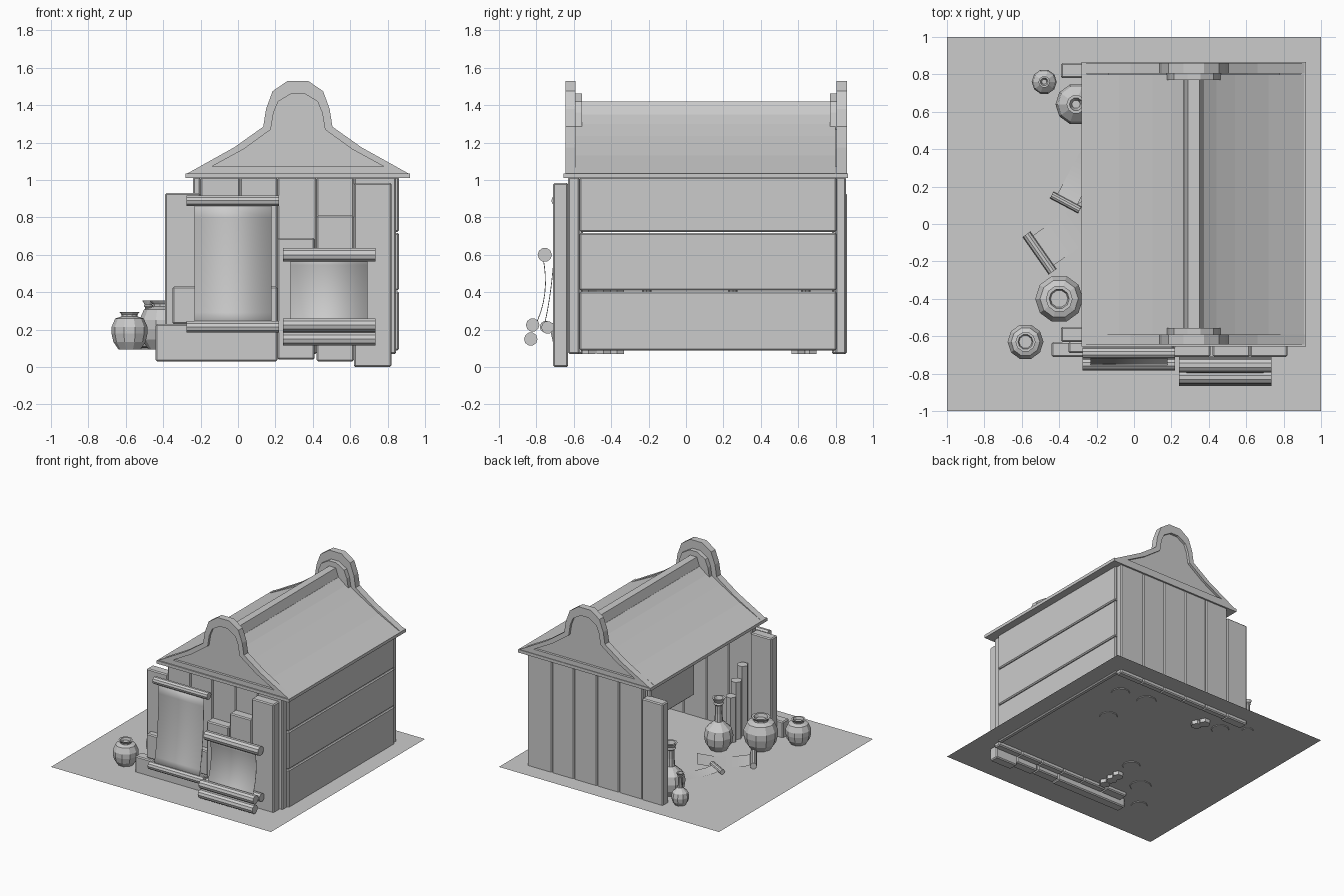
import bpy, bmesh, math
from mathutils import Vector

if "Cube" in bpy.data.objects:
    bpy.data.objects.remove(bpy.data.objects["Cube"])

G = 0.10  # ground height


def make(name, verts, faces, smooth=False):
    me = bpy.data.meshes.new(name)
    me.from_pydata(verts, [], faces)
    bm = bmesh.new()
    bm.from_mesh(me)
    bmesh.ops.recalc_face_normals(bm, faces=bm.faces)
    bm.to_mesh(me)
    bm.free()
    ob = bpy.data.objects.new(name, me)
    bpy.context.collection.objects.link(ob)
    if smooth:
        for p in me.polygons:
            p.use_smooth = True
    return ob


def box(name, x0, x1, y0, y1, z0, z1, bevel=0.008):
    v = [(x, y, z) for x in (x0, x1) for y in (y0, y1) for z in (z0, z1)]
    f = [(0, 1, 3, 2), (4, 6, 7, 5), (0, 4, 5, 1), (2, 3, 7, 6), (0, 2, 6, 4), (1, 5, 7, 3)]
    ob = make(name, v, f)
    if bevel:
        m = ob.modifiers.new("bevel", 'BEVEL')
        m.width = bevel
        m.segments = 1
    return ob


def prism(name, profile, y0, y1):
    # xz profile extruded along y
    n = len(profile)
    v = [(x, y, z) for y in (y0, y1) for x, z in profile]
    f = [(i, (i + 1) % n, n + (i + 1) % n, n + i) for i in range(n)]
    return make(name, v, f + [tuple(range(n)), tuple(range(n, 2 * n))])


def ring_prism(name, outer, inner, y0, y1):
    n = len(outer)
    v = [(x, y, z) for loop in (outer, inner) for y in (y0, y1) for x, z in loop]
    f = []
    for i in range(n):
        j = (i + 1) % n
        for a, b in ((0, 1), (2, 3), (0, 2), (1, 3)):
            f.append((a * n + i, a * n + j, b * n + j, b * n + i))
    return make(name, v, f)


def lathe(name, x, y, profile, n=10):
    v = [(x + r * math.cos(2 * math.pi * k / n), y + r * math.sin(2 * math.pi * k / n), z)
         for r, z in profile for k in range(n)]
    f = [(i * n + k, i * n + (k + 1) % n, (i + 1) * n + (k + 1) % n, (i + 1) * n + k)
         for i in range(len(profile) - 1) for k in range(n)]
    f += [tuple(range(n)), tuple(range((len(profile) - 1) * n, len(profile) * n))]
    return make(name, v, f)


def rod(name, a, b, r, n=10):
    a, b = Vector(a), Vector(b)
    d = (b - a).normalized()
    u = d.cross(Vector((0, 0, 1))).normalized()
    w = d.cross(u)
    v = [p + r * (math.cos(2 * math.pi * k / n) * u + math.sin(2 * math.pi * k / n) * w)
         for p in (a, b) for k in range(n)]
    f = [(k, (k + 1) % n, n + (k + 1) % n, n + k) for k in range(n)]
    return make(name, v, f + [tuple(range(n)), tuple(range(n, 2 * n))], False)


# ground
make("ground", [(-1, -1, G), (1, -1, G), (1, 1, G), (-1, 1, G)], [(0, 1, 2, 3)])

# front and back walls of vertical planks
xs = [-0.20, 0.01, 0.21, 0.42, 0.62, 0.845]
for label, y0, y1 in (("front", -0.63, -0.57), ("back", 0.80, 0.855)):
    for i in range(5):
        box(f"{label}_wall_plank_{i}", xs[i], xs[i + 1], y0, y1, 0.07, 1.015)
box("front_left_plank", -0.39, -0.20, -0.63, -0.55, 0.07, 0.93)
box("back_left_plank", -0.39, -0.20, 0.78, 0.86, 0.07, 0.93)

# right wall of horizontal planks, and one remaining on the open left side
for i, (z0, z1) in enumerate(((0.09, 0.405), (0.41, 0.718), (0.723, 1.015))):
    box(f"right_wall_plank_{i}", 0.82, 0.86, -0.57, 0.805, z0, z1)
box("left_wall_plank", -0.24, -0.20, 0.23, 0.80, 0.73, 1.015)

# loose planks leaning on the front
box("low_plank", -0.44, 0.21, -0.71, -0.63, 0.03, 0.23)
box("middle_plank", -0.35, 0.21, -0.69, -0.63, 0.23, 0.43)
for i, (x0, z0, z1) in enumerate(((0.21, 0.04, 0.69), (0.42, 0.03, 0.81), (0.62, 0.0, 0.985))):
    box(f"leaning_plank_{i}", x0, x0 + 0.20, -0.71, -0.63, z0, z1)

# roof: eave slab, curved slopes, ridge beam
C = 0.32
box("eave_slab", -0.28, 0.92, -0.655, 0.865, 1.01, 1.035, 0)


def mirrored(half):
    return half + [(2 * C - x, z) for x, z in reversed(half)]


prism("roof_slopes", mirrored([(-0.27, 1.035), (-0.08, 1.13), (0.10, 1.235), (0.20, 1.30), (0.265, 1.35)]), -0.59, 0.80)
prism("ridge_beam", mirrored([(0.265, 1.33), (0.265, 1.345), (0.29, 1.42)]), -0.57, 0.79)

# gable ends with a raised frame and inset panel
outer = mirrored([(-0.275, 1.033), (-0.02, 1.175), (0.135, 1.285), (0.15, 1.38), (0.185, 1.475), (0.265, 1.53)])
inner = mirrored([(-0.14, 1.072), (0.03, 1.165), (0.175, 1.27), (0.19, 1.36), (0.215, 1.42), (0.285, 1.462)])
for label, y, s in (("front", -0.645, 1), ("back", 0.86, -1)):
    ring_prism(f"{label}_gable_frame", outer, inner, y, y + s * 0.055)
    prism(f"{label}_gable_panel", inner, y + s * 0.02, y + s * 0.09)

# jars: (radius, height) profiles scaled per jar
POT = [(0.62, 0), (0.9, 0.2), (1, 0.42), (1, 0.6), (0.8, 0.82), (0.45, 0.88), (0.45, 0.93), (0.56, 1), (0.42, 1), (0.36, 0.9)]
BOTTLE = [(0.6, 0), (0.92, 0.13), (1, 0.27), (0.88, 0.41), (0.5, 0.5), (0.3, 0.55), (0.25, 0.7),
          (0.26, 0.86), (0.36, 0.89), (0.3, 0.92), (0.46, 1), (0.32, 1), (0.2, 0.9)]
jars = [("pot", POT, -0.40, -0.40, 0.128, 0.26), ("pot", POT, -0.58, -0.63, 0.096, 0.20),
        ("bottle", BOTTLE, -0.15, -0.21, 0.11, 0.42), ("bottle", BOTTLE, -0.31, 0.64, 0.11, 0.42),
        ("bottle", BOTTLE, -0.48, 0.76, 0.067, 0.26), ("pot", POT, 0.62, 0.58, 0.11, 0.24),
        ("pot", POT, 0.39, 0.61, 0.12, 0.26), ("bottle", BOTTLE, 0.46, 0.25, 0.11, 0.42)]
for i, (kind, prof, x, y, r, h) in enumerate(jars):
    lathe(f"{kind}_{i}", x, y, [(a * r, G - 0.005 + b * h) for a, b in prof])

# stepped hexagonal posts
for i, (x, y, h) in enumerate(((-0.15, -0.52, 0.67), (-0.15, -0.44, 0.57), (-0.15, -0.37, 0.47),
                               (-0.11, 0.60, 0.30), (-0.14, 0.66, 0.38))):
    lathe(f"post_{i}", x, y, [(0.043, 0.07), (0.043, h)], 6)


# hanging scrolls: curved paper between rollers
def hanging(name, x0, x1, top, mid, bottom, rollers):
    path = []
    for i in range(9):
        t = i / 8
        path.append([(1 - t) ** 2 * a + 2 * t * (1 - t) * b + t * t * c for a, b, c in zip(top, mid, bottom)])
    v = [(x, y, z) for y, z in path for x in (x0 + 0.042, x1 - 0.042)]
    paper = make(name + "_paper", v, [(2 * i, 2 * i + 1, 2 * i + 3, 2 * i + 2) for i in range(8)], True)
    m = paper.modifiers.new("thickness", 'SOLIDIFY')
    m.thickness = 0.004
    for i, (y, z, r) in enumerate(rollers):
        rod(f"{name}_roller_{i}", (x0, y, z), (x1, y, z), r)


hanging("left_scroll", -0.275, 0.22, (-0.70, 0.89), (-0.695, 0.5), (-0.76, 0.22),
        [(-0.69, 0.89, 0.03), (-0.75, 0.215, 0.032)])
hanging("right_scroll", 0.24, 0.735, (-0.77, 0.60), (-0.72, 0.38), (-0.82, 0.20),
        [(-0.755, 0.60, 0.038), (-0.82, 0.225, 0.036), (-0.83, 0.15, 0.036), (-0.74, 0.212, 0.034)])


# unrolled scrolls lying on the floor
def floor_scroll(name, a, b, r, length):
    a, b = Vector(a + (G + r,)), Vector(b + (G + r,))
    rod(name + "_roller", a, b, r)
    d = (b - a).normalized()
    side = Vector((-d.y, d.x, 0)) * length
    a2, b2 = a + d * 0.025, b - d * 0.025
    v = []
    for t in (0, 0.15, 0.4, 0.7, 1):
        z = Vector((0, 0, -r + 0.004 + r * (2 * t - 1) ** 4))
        v += [a2 + side * t + z, b2 + side * t + z]
    make(name + "_paper", v, [(2 * i, 2 * i + 1, 2 * i + 3, 2 * i + 2) for i in range(4)], True)


floor_scroll("floor_scroll_a", (-0.44, 0.155), (-0.29, 0.075), 0.02, 0.42)
floor_scroll("floor_scroll_b", (-0.575, -0.055), (-0.435, -0.255), 0.025, 0.42)
